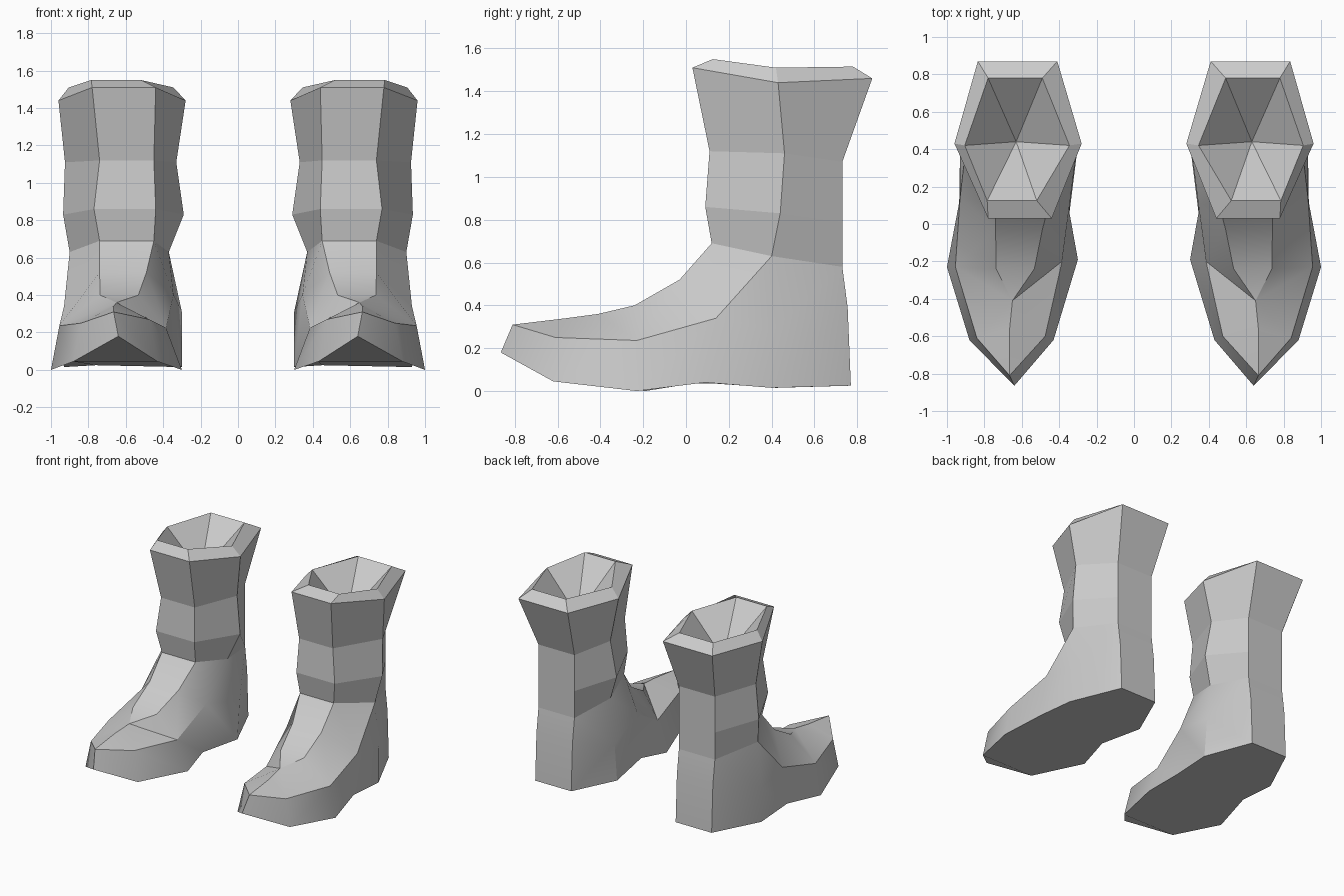
import bpy
import bmesh
import math

default_cube = bpy.data.objects.get("Cube")
if default_cube:
    bpy.data.objects.remove(default_cube, do_unlink=True)

leather = bpy.data.materials.new("plain grey leather")
leather.use_nodes = True
GREY = (0.6, 0.6, 0.6, 1.0)
leather.diffuse_color = GREY
leather.node_tree.nodes["Principled BSDF"].inputs["Base Color"].default_value = GREY


def shaft_ring(inner, front_in, front_out, outer, front, middle, back, back_x=(0.45, 0.76)):
    """Six-sided section; front, middle and back are (y, z) pairs."""
    return [(front_in, *front), (front_out, *front), (outer, *middle),
            (back_x[1], *back), (back_x[0], *back), (inner, *middle)]


# Shaft sections from ankle to flared top
SHAFT = [
    shaft_ring(0.37, 0.45, 0.74, 0.9, (0.12, 0.69), (0.4, 0.63), (0.73, 0.58)),
    shaft_ring(0.29, 0.44, 0.77, 0.935, (0.09, 0.86), (0.44, 0.83), (0.73, 0.79)),
    shaft_ring(0.33, 0.45, 0.74, 0.925, (0.11, 1.12), (0.46, 1.11), (0.73, 1.07)),
    shaft_ring(0.28, 0.44, 0.78, 0.96, (0.03, 1.51), (0.43, 1.44), (0.87, 1.46), (0.41, 0.835)),
]
# Bevelled rim, then the hollow inside
RIM = shaft_ring(0.345, 0.52, 0.785, 0.905, (0.125, 1.55), (0.42, 1.51), (0.78, 1.515), (0.49, 0.78))
HOLLOW = (0.63, 0.44, 1.22)

# Sole outline: toe tip, outer side to heel, inner side back to toe
SOLE = [(0.64, -0.865, 0.18), (0.88, -0.62, 0.045), (1.0, -0.23, 0), (0.935, 0.09, 0.04),
        (0.93, 0.4, 0.015), (0.76, 0.77, 0.025), (0.45, 0.77, 0.025), (0.3, 0.42, 0.015),
        (0.345, 0.06, 0.04), (0.3, -0.19, 0), (0.43, -0.62, 0.045)]
# Upper line of the foot, in the same order
WELT = [(0.665, -0.81, 0.31), (0.84, -0.61, 0.25), (0.955, -0.23, 0.236), (0.93, 0.14, 0.34),
        (0.93, 0.4, 0.28), (0.76, 0.755, 0.39), (0.45, 0.755, 0.39), (0.3, 0.45, 0.31),
        (0.345, 0.1, 0.4), (0.385, -0.2, 0.225), (0.475, -0.6, 0.27)]
# Instep strip and toe ridge
INSTEP_OUT = [(0.74, -0.03, 0.52), (0.737, -0.24, 0.4)]
INSTEP_IN = [(0.49, -0.03, 0.52), (0.533, -0.24, 0.4)]
RIDGE = [(0.65, -0.41, 0.36), (0.665, -0.56, 0.34)]


def build_boot(name, side):
    bm = bmesh.new()
    flat_faces = []

    def points(coords):
        return [bm.verts.new((x * side, y, z)) for x, y, z in coords]

    def bridge(low, high):
        count = len(low)
        return [bm.faces.new((low[i], low[(i + 1) % count], high[(i + 1) % count], high[i]))
                for i in range(count)]

    # Sole and foot sides
    sole, welt = points(SOLE), points(WELT)
    flat_faces.append(bm.faces.new(sole))
    bridge(sole, welt)

    # Shaft, rim and hollow
    rings = [points(ring) for ring in SHAFT]
    for low, high in zip(rings, rings[1:]):
        flat_faces += bridge(low, high)
    rim = points(RIM)
    flat_faces += bridge(rings[-1], rim)
    pit, = points([HOLLOW])
    for i, corner in enumerate(rim):
        bm.faces.new((corner, rim[(i + 1) % len(rim)], pit))

    # Foot top: each half runs from toe to heel
    toe, out1, out2, out3, out4, heel_out, heel_in, in4, in3, in2, in1 = welt
    front_in, front_out, mid_out, back_out, back_in, mid_in = rings[0]
    ridge, tip = points(RIDGE)
    strip_out, strip_in = points(INSTEP_OUT), points(INSTEP_IN)
    halves = [((out1, out2, out3, out4, heel_out), (front_out, mid_out, back_out), strip_out),
              ((in1, in2, in3, in4, heel_in), (front_in, mid_in, back_in), strip_in)]
    for (w1, w2, w3, w4, heel), (front, middle, back), (high, low) in halves:
        for face in [(toe, w1, tip), (w1, w2, ridge, tip), (w2, low, ridge),
                     (w2, w3, high, low), (w3, middle, front, high),
                     (w3, w4, middle), (w4, heel, back, middle)]:
            bm.faces.new(face)
    bm.faces.new((heel_out, heel_in, back_in, back_out))
    bm.faces.new((front_in, front_out, strip_out[0], strip_in[0]))
    bm.faces.new((strip_in[0], strip_out[0], strip_out[1], strip_in[1]))
    bm.faces.new((strip_in[1], strip_out[1], ridge))

    bmesh.ops.recalc_face_normals(bm, faces=bm.faces)
    bm.faces.index_update()
    flat_indices = [face.index for face in flat_faces]
    mesh = bpy.data.meshes.new(name)
    bm.to_mesh(mesh)
    bm.free()
    mesh.materials.append(leather)
    boot = bpy.data.objects.new(name, mesh)
    bpy.context.collection.objects.link(boot)

    # Soft foot and hollow, faceted shaft
    bpy.ops.object.select_all(action="DESELECT")
    boot.select_set(True)
    bpy.context.view_layer.objects.active = boot
    bpy.ops.object.shade_smooth_by_angle(angle=math.radians(30))
    for index in flat_indices:
        mesh.polygons[index].use_smooth = False


build_boot("left_boot", 1)
build_boot("right_boot", -1)
